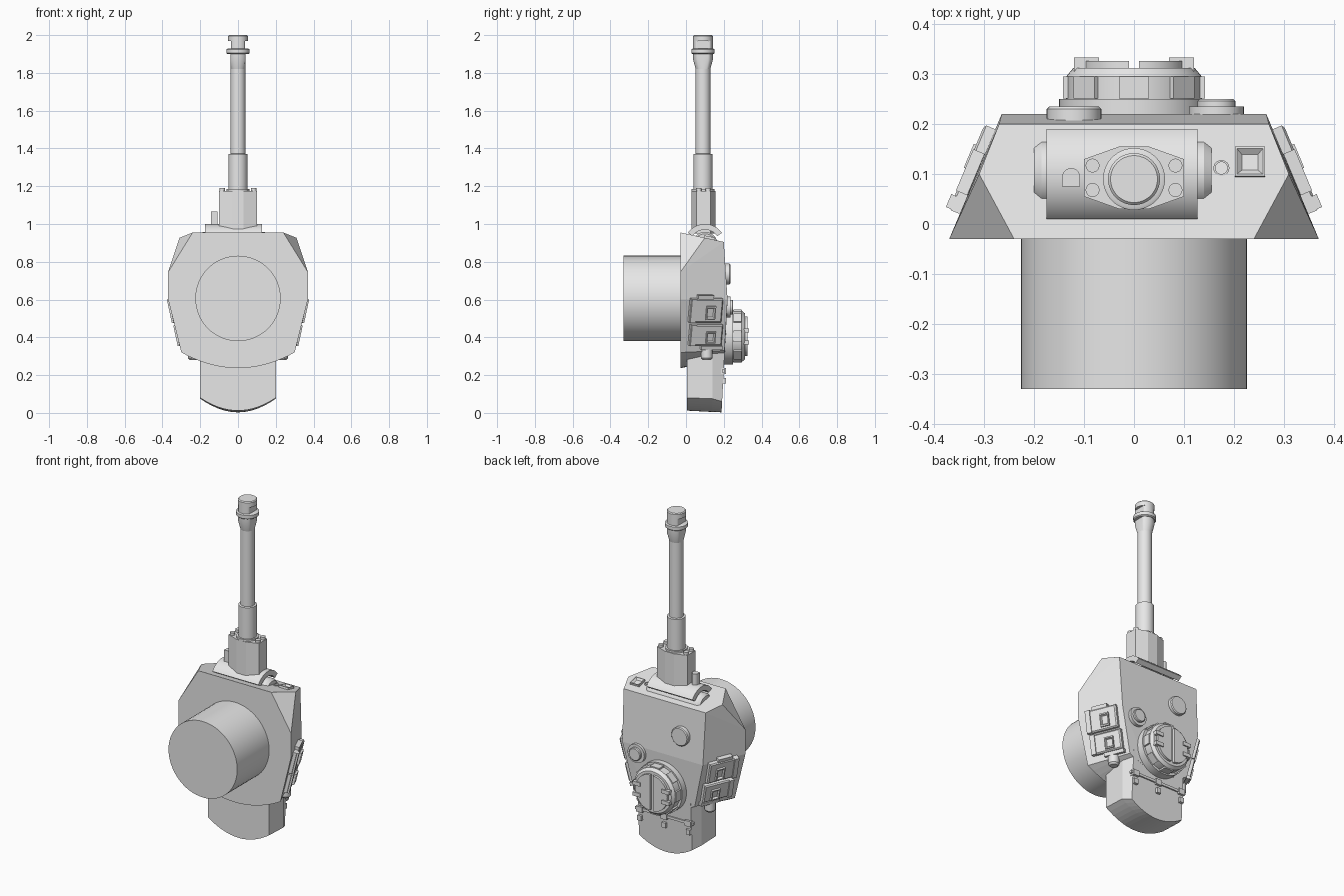
import bpy, bmesh, math
from mathutils import Vector

cube = bpy.data.objects.get("Cube")
if cube:
    bpy.data.objects.remove(cube, do_unlink=True)

paint = bpy.data.materials.new("plain_grey")
paint.use_nodes = True
GREY = (0.8, 0.8, 0.8, 1)
paint.diffuse_color = GREY
paint.node_tree.nodes["Principled BSDF"].inputs["Base Color"].default_value = GREY


def finish(name, bm, smooth=0):
    """Turn a bmesh into an object; edges under the smooth angle are shaded round."""
    bmesh.ops.recalc_face_normals(bm, faces=bm.faces[:])
    for f in bm.faces:
        f.smooth = smooth > 0
    for e in bm.edges:
        e.smooth = e.calc_face_angle(math.pi) < math.radians(smooth)
    me = bpy.data.meshes.new(name)
    bm.to_mesh(me)
    bm.free()
    me.materials.append(paint)
    ob = bpy.data.objects.new(name, me)
    bpy.context.collection.objects.link(ob)
    return ob


def loft(name, rings, smooth=0):
    """Skin equal-length point rings and cap both ends."""
    bm = bmesh.new()
    loops = [[bm.verts.new(p) for p in ring] for ring in rings]
    n = len(loops[0])
    for a, b in zip(loops, loops[1:]):
        for i in range(n):
            j = (i + 1) % n
            bm.faces.new((a[i], a[j], b[j], b[i]))
    bm.faces.new(loops[0])
    bm.faces.new(loops[-1])
    return finish(name, bm, smooth)


def lathe(name, axis, c, profile, n=48):
    """Turned part; profile is (radius, position along axis), c the other two coordinates."""
    def point(r, t, a):
        p, q = c[0] + r * math.cos(a), c[1] + r * math.sin(a)
        return {"x": (t, p, q), "y": (p, t, q), "z": (p, q, t)}[axis]
    turns = [math.tau * i / n for i in range(n)]
    return loft(name, [[point(r, t, a) for a in turns] for r, t in profile], 30)


def panel(name, c, u, v, n, steps):
    """Stepped rectangle; each step is (half u, half v, height along n)."""
    c, u, v, n = Vector(c), Vector(u).normalized(), Vector(v).normalized(), Vector(n).normalized()
    corners = ((-1, -1), (1, -1), (1, 1), (-1, 1))
    return loft(name, [[c + u * a * i + v * b * j + n * h for i, j in corners] for a, b, h in steps])


def box(name, lo, hi):
    c = [(a + b) / 2 for a, b in zip(lo, hi)]
    hx, hy, hz = [(b - a) / 2 for a, b in zip(lo, hi)]
    return panel(name, c, (1, 0, 0), (0, 0, 1), (0, 1, 0), [(hx, hz, -hy), (hx, hz, hy)])


def bow(half, z_side, z_mid, n=16):
    """Bowed edge across x, from +half to -half."""
    xs = [half * (1 - 2 * i / n) for i in range(n + 1)]
    return [(x, z_mid + (z_side - z_mid) * (x / half) ** 2) for x in xs]


# Faceted turret shell
bm = bmesh.new()
for s in (-1, 1):
    for x, y, z in ((.24, -.03, .955), (.37, -.03, .745), (.37, -.03, .6),
                    (.31, .1, .927), (.27, .2, .905), (.265, .22, .6)):
        bm.verts.new((s * x, y, z))
for half, y, side, mid in ((.3, -.03, .32, .237), (.2, .204, .33, .28)):
    for x, z in bow(half, side, mid):
        bm.verts.new((x, y, z))
bmesh.ops.convex_hull(bm, input=bm.verts[:])
bmesh.ops.dissolve_limit(bm, angle_limit=math.radians(1.5), verts=bm.verts[:], edges=bm.edges[:])
finish("turret_shell", bm)

# Turret basket
lathe("turret_basket", "y", (0, .606), [(.226, -.33), (.226, -.02)], 64)

# Rear bustle with bowed end and chamfered roof sides
rings = []
for half, y, side, mid in ((.2, .005, .08, .012), (.2, .14, .075, .005), (.175, None, .06, .003)):
    outline = [(half, .36)] + bow(half, side, mid) + [(-half, .36)]
    rings.append([(x, .188 + .052 * z if y is None else y, z) for x, z in outline])
loft("rear_bustle", rings)

# Hinge strip across the bustle roof
box("bustle_hinge_strip", (-.19, .19, .215), (.19, .207, .23))
for x in (-.16, 0, .16):
    box("bustle_hinge", (x - .013, .18, .155), (x + .013, .212, .185))
    box("bustle_latch", (x - .02, .18, .205), (x + .02, .213, .238))

# Gun trunnion and curved shield
lathe("gun_trunnion", "x", (.1, .89),
      [(.05, -.2), (.058, -.2), (.068, -.185), (.068, .14), (.058, .155), (.05, .155)])
angles = [math.radians(-55 + 110 * i / 20) for i in range(21)]
arc = [(r, a) for r, seq in ((.11, angles), (.08, angles[::-1])) for a in seq]
loft("curved_shield", [[(x, .1 + r * math.sin(a), .89 + r * math.cos(a)) for r, a in arc]
                       for x in (-.175, .127)], 30)

# Mantlet block, bolts and side gun
section = ((-.1, .055), (-.03, .03), (.03, .03), (.1, .055),
           (.1, .13), (.03, .155), (-.03, .155), (-.1, .13))
loft("mantlet_block", [[(x, y, z) for x, y in section] for z in (.95, 1.175)])
for x in (-.083, .083):
    for y in (.068, .117):
        lathe("mantlet_bolt", "z", (x, y), [(.014, 1.16), (.014, 1.19)], 16)
lathe("side_gun", "z", (-.126, .094), [(.018, .96), (.018, 1.065)], 20)
box("side_gun_housing", (-.144, .075, .96), (-.108, .094, 1.065))

# Gun barrel
lathe("gun_barrel", "z", (0, .09),
      [(.06, 1.1), (.06, 1.185), (.05, 1.185), (.05, 1.37), (.039, 1.372), (.039, 1.85)])

# Muzzle brake: side-cut baffles between round collars
for part, profile, cut in (("muzzle_flare", [(.039, 1.82), (.052, 1.87), (.052, 1.91)], .04),
                           ("muzzle_collar", [(.056, 1.9), (.062, 1.905), (.062, 1.925), (.056, 1.928)], 1),
                           ("muzzle_baffle", [(.052, 1.92), (.052, 1.975)], .036),
                           ("muzzle_cap", [(.052, 1.968), (.052, 1.995), (.047, 2)], 1)):
    ob = lathe(part, "z", (0, .09), profile)
    for v in ob.data.vertices:
        v.co.x = max(-cut, min(cut, v.co.x))

# Front plate sight hole and vision port
lathe("sight_hole", "z", (.175, .112), [(.016, .9), (.016, .93), (.012, .93), (.012, .91)], 24)
panel("front_vision_port", (.232, .123, .922), (1, 0, 0), (0, .23, -.05), (0, .05, .23),
      [(.03, .03, -.01), (.03, .03, .012), (.026, .026, .012), (.016, .016, .002)])

# Roof ventilator and periscope
lathe("roof_ventilator", "y", (-.12, .735), [(.055, .18), (.055, .23), (.05, .235)], 32)
lathe("roof_periscope", "y", (.165, .56),
      [(.055, .19), (.055, .235), (.038, .235), (.038, .246), (.034, .25)], 32)

# Commander cupola with vision blocks
CZ = .405
lathe("cupola", "y", (0, CZ), [(.15, .19), (.15, .25), (.136, .25), (.136, .295), (.122, .312)])
for i in range(8):
    a = math.tau * i / 8
    d = Vector((math.cos(a), 0, math.sin(a)))
    panel("cupola_vision_block", d * .12 + Vector((0, .273, CZ)), (-d.z, 0, d.x), (0, 1, 0), d,
          [(.03, .022, 0), (.03, .022, .022)])

# Split hatch with hinge straps
for s in (-1, 1):
    half = [(s * (.01 + .095 * math.sin(math.pi * i / 20)), CZ + .105 * math.cos(math.pi * i / 20))
            for i in range(21)]
    loft("hatch_leaf", [[(x, y, z) for x, z in half] for y in (.3, .326)], 30)
    for dz in (-.032, .032):
        box("hatch_hinge", (s * .095 - .025, .3, CZ + dz - .011), (s * .095 + .025, .333, CZ + dz + .011))

# Armoured side boxes on the sloping flanks, and rear ports
for s in (-1, 1):
    n = Vector((1, .42, -.25))
    u = Vector((-.42, 1, 0))
    v = n.cross(u)

    def on_side(name, y, z, steps):
        c = (s * (.37 - .42 * (y + .03) - .25 * (.6 - z)), y, z)
        panel(name, c, *[(s * d.x, d.y, d.z) for d in (u, v, n)], steps)

    for z, h in ((.545, .064), (.415, .056)):
        on_side("side_box", .1, z, [(.092, h, -.01), (.092, h, .018), (.085, h - .007, .024)])
        on_side("side_box_window", .12, z - .01,
                [(.026, h * .58, .01), (.026, h * .58, .036), (.02, h * .46, .036), (.016, h * .36, .025)])
        on_side("side_box_lip", .03, z, [(.014, h, 0), (.014, h, .03)])
    on_side("side_box_handle", .1, .615, [(.045, .01, -.005), (.045, .01, .02)])
    on_side("side_box_foot", .13, .348, [(.06, .01, -.005), (.06, .01, .02)])
    lathe("rear_port", "z", (s * .235, .11), [(.022, .28), (.03, .29), (.03, .35)], 24)
